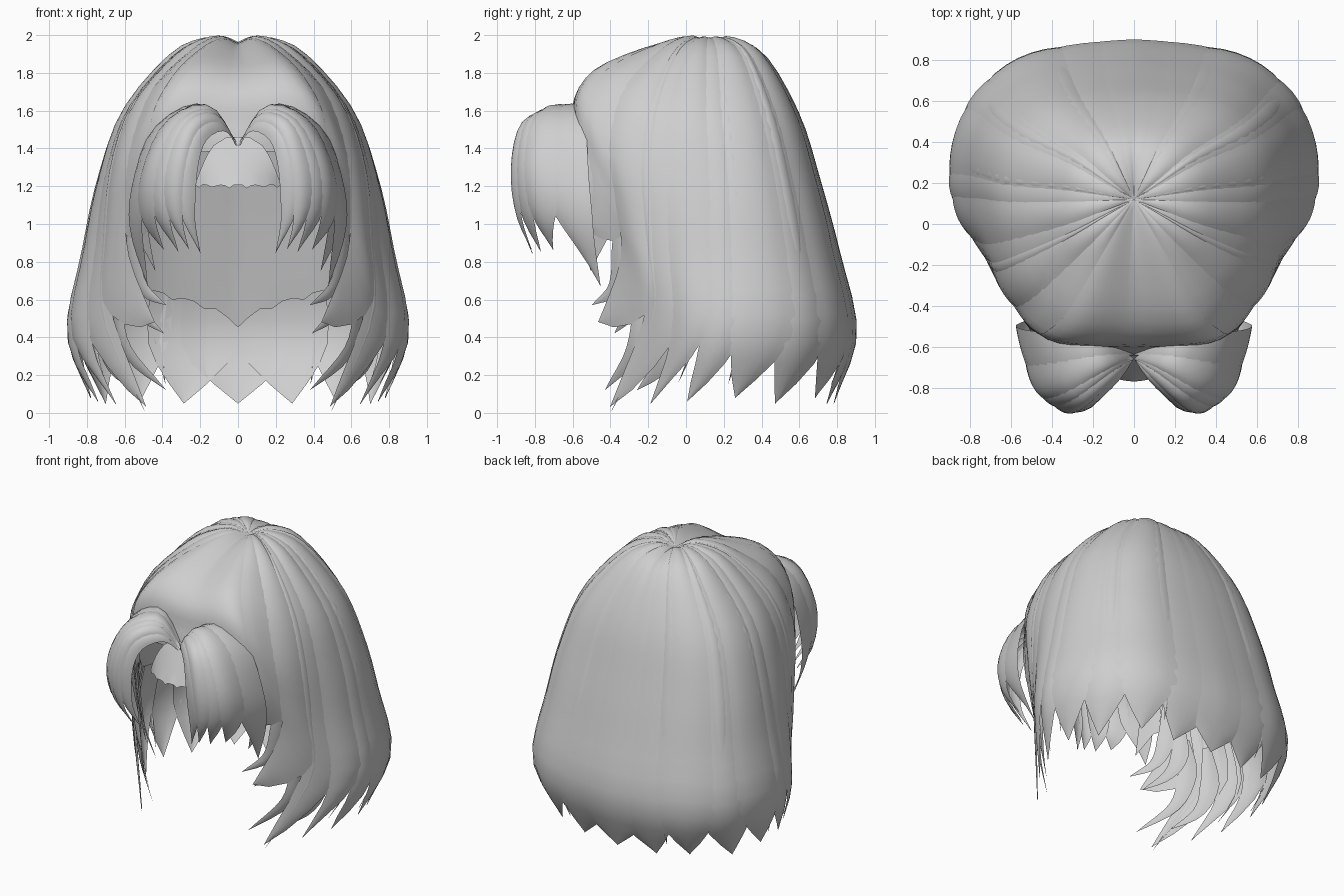
import bpy, math, random
from mathutils import Vector

if "Cube" in bpy.data.objects:
    bpy.data.objects.remove(bpy.data.objects["Cube"])
random.seed(4)

grey = bpy.data.materials.new("hair_grey")
grey.diffuse_color = (0.62, 0.62, 0.62, 1)
grey.use_nodes = True
grey.node_tree.nodes["Principled BSDF"].inputs["Base Color"].default_value = grey.diffuse_color


def spline(pts, s):
    """Smooth curve through points, s in 0..len-1."""
    n = len(pts) - 1
    s = max(0.0, min(n, s))
    i = min(int(s), n - 1)
    f = s - i
    b, c = pts[i], pts[i + 1]
    a = pts[i - 1] if i > 0 else b * 2 - c
    d = pts[i + 2] if i + 2 <= n else c * 2 - b
    return 0.5 * (2 * b + (c - a) * f + (2 * a - 5 * b + 4 * c - d) * f * f
                  + (3 * b - a - 3 * c + d) * f ** 3)


def surface(guides):
    """Surface S(u, t): u runs across the guides, t from root to tip."""
    g = [[Vector(p) for p in c] for c in guides]

    def S(u, t):
        row = [spline(c, t * (len(c) - 1)) for c in g]
        p = spline(row, u)
        p.x = max(0.0, p.x)
        return p
    return S


def normal(S, u, t, umax):
    e = 0.02
    du = S(min(umax, u + e), t) - S(max(0, u - e), t)
    dt = S(u, min(1, t + e)) - S(u, max(0, t - e))
    n = dt.cross(du)
    return n.normalized() if n.length > 1e-9 else Vector((0, 0, 1))


def sheet(name, f, nu, nt):
    """Mirrored grid mesh from f(i/nu, j/nt)."""
    verts = [f(i / nu, j / nt) for j in range(nt + 1) for i in range(nu + 1)]
    w = nu + 1
    faces = [(j * w + i, (j + 1) * w + i, (j + 1) * w + i + 1, j * w + i + 1)
             for j in range(nt) for i in range(nu)]
    me = bpy.data.meshes.new(name)
    me.from_pydata(verts, [], faces)
    me.materials.append(grey)
    ob = bpy.data.objects.new(name, me)
    bpy.context.collection.objects.link(ob)
    bpy.context.view_layer.objects.active = ob
    ob.select_set(True)
    bpy.ops.object.shade_smooth_by_angle(angle=math.radians(50))
    ob.select_set(False)
    ob.modifiers.new("mirror", 'MIRROR').merge_threshold = 0.0005


def lock(name, S, umax, u0, u1, end=1.0, taper=0.8, lift=0.0, bulge=0.02, lean=-0.5, power=1.2, nt=24):
    """Lock of hair lying on S between u0 and u1, narrowing to a pointed tip."""
    mid, half = (u0 + u1) / 2, (u1 - u0) / 2

    def f(a, b):
        v, t = 2 * a - 1, b * end
        k = max(0.0, (b - taper) / (1 - taper)) ** power
        u = max(0.0, min(umax, mid + half * (v * (1 - k) + lean * k)))
        p = S(u, t)
        off = (lift + bulge * (1 - v * v)) * min(1, b * 4) * (1 - 0.7 * k)
        q = p + normal(S, u, t, umax) * off
        if p.x < 1e-4:
            q.x = 0.0
        return q
    sheet(name, f, 6, nt)


# Main hair: front guide curves from the crown, from the parting round to the ear
crown = Vector((0, 0.12, 1.955))
front = [
    [(0, -.20, 1.91), (0, -.45, 1.81), (0, -.58, 1.69), (0, -.61, 1.55), (0, -.63, 1.47), (0, -.64, 1.40)],
    [(.15, -.20, 1.94), (.27, -.45, 1.83), (.37, -.56, 1.68), (.42, -.57, 1.50), (.46, -.56, 1.38), (.48, -.55, 1.28)],
    [(.26, -.15, 1.90), (.45, -.33, 1.70), (.56, -.40, 1.40), (.59, -.36, 1.10), (.57, -.34, .85), (.42, -.49, .57)],
    [(.33, -.06, 1.88), (.55, -.16, 1.62), (.66, -.20, 1.30), (.70, -.18, .90), (.71, -.16, .48), (.50, -.38, .0)],
    [(.35, .06, 1.88), (.60, .04, 1.58), (.72, .04, 1.22), (.79, .04, .85), (.85, .05, .42), (.70, -.08, .06)],
]
# Back guide curves: a rounded plan swept through half width, middle, depth and height
HALF_W = (.34, .60, .73, .81, .89, .77)
MID_Y = (.18, .21, .25, .27, .27, .18)
DEPTH = (.24, .39, .46, .54, .63, .60)
HEIGHT = (1.88, 1.57, 1.22, .85, .42, .05)
back = []
for deg in (0, 30, 60, 90):
    c, s = max(0, math.cos(math.radians(deg))) ** .88, math.sin(math.radians(deg)) ** .88
    if deg == 90:
        c = 0
    back.append([(w * c, m + d * s, z) for w, m, d, z in zip(HALF_W, MID_Y, DEPTH, HEIGHT)])
# A raised ring round the crown, lower along the parting
guides = []
for i, g in enumerate(front + back):
    ring = crown.lerp(Vector(g[0]), .42)
    ring.z += .015 if i == 0 else .03 if i in (1, 8) else .055
    guides.append([crown, ring] + g)
HAIR = surface(guides)

# Front of the cap, from the parting to the temples
sheet("front_cap", lambda a, b: HAIR(a * 1.75, b), 10, 20)

# Side and back locks, layered so that each overlaps its neighbour
for i in range(9):
    u0 = 1.25 + .72 * i
    lock("hair_lock_%d" % (i + 1), HAIR, 8, u0, u0 + 1.02, 1 - .012 * (i % 2),
         .68 if i == 0 else .8 + .008 * i, .003 + .008 * (i % 2), .012,
         -.6 if i < 5 else random.uniform(-.5, .5), 1.2 if i < 4 else 1.6)
lock("back_center_lock", HAIR, 8, 7.4, 8, 1, .88, .006, .008, 1.0, 1.5)

# Thin loose overlay locks on the sides and back
for i in range(5):
    u = 2.95 + 1.05 * i
    lock("overlay_lock_%d" % (i + 1), HAIR, 8, u - .16, u + .16, 1 if i == 0 else .96, .65, .010, .008, 0)


# Inner layer with a ragged lower edge
def inner(a, b):
    rise = .835 - .16 * (1 - a) ** .55 + random.uniform(-.004, .004)
    p = HAIR(1.9 + 6.1 * a, b * rise)
    q = Vector((0, .15, p.z))
    r = q + (p - q) * .94
    r.z -= .03
    if a == 1:
        r.x = 0
    return r


sheet("inner_layer", inner, 48, 14)

# Fringe: guide curves that spring from the parting and arch out and down
FRINGE = surface([
    [(0, -.66, 1.40), (.07, -.76, 1.49), (.17, -.86, 1.44), (.215, -.90, 1.28), (.22, -.88, 1.05), (.17, -.81, .84)],
    [(0, -.66, 1.41), (.11, -.74, 1.56), (.25, -.86, 1.52), (.33, -.905, 1.30), (.34, -.88, 1.05), (.27, -.80, .85)],
    [(0, -.65, 1.42), (.15, -.69, 1.61), (.34, -.77, 1.54), (.46, -.80, 1.30), (.47, -.77, 1.05), (.39, -.68, .84)],
    [(.01, -.61, 1.44), (.21, -.57, 1.63), (.45, -.53, 1.50), (.56, -.51, 1.20), (.57, -.48, .95), (.49, -.42, .65)],
])
for i in range(5):
    u0 = .55 * i
    lock("fringe_lock_%d" % (i + 1), FRINGE, 3, u0, min(3, u0 + .82), 1 - .02 * (i % 2), .7,
         .002 + .006 * (i % 2), .010, -.3 if i < 4 else .7, 1.3, 18)


# Short under-fringe on the forehead with a ragged edge
def under_fringe(a, b):
    w = .06 + .17 * b ** .5
    z = 1.46 - .26 * b - (random.uniform(-.012, .012) if b == 1 else 0)
    return Vector((a * w, -.64 - .13 * b + .10 * (a * b) ** 2, z))


sheet("under_fringe", under_fringe, 10, 6)


# Free pointed strands beside the face and at the hem
def strand(name, pts, width, out):
    P = [Vector(p) for p in pts]
    out = Vector(out).normalized()

    def f(a, b):
        s = b * (len(P) - 1)
        p = spline(P, s)
        d = (spline(P, s + .05) - spline(P, s - .05)).normalized()
        side = out.cross(d).normalized()
        v = 2 * a - 1
        w = width * min(1, .35 + 2 * b) * (1 - b ** 2.2)
        return p - side * v * w + out * .2 * w * (1 - v * v)
    sheet(name, f, 4, 12)


strand("cheek_strand_1", [(.58, -.36, 1.15), (.56, -.34, .85), (.50, -.38, .66), (.38, -.50, .57)], .07, (.8, -.5, 0))
strand("cheek_strand_2", [(.61, -.27, 1.0), (.60, -.25, .70), (.53, -.29, .54), (.39, -.38, .42)], .07, (.8, -.5, 0))
strand("side_strand_1", [(.64, -.24, .82), (.64, -.22, .55), (.58, -.28, .32), (.38, -.43, .12)], .08, (.9, -.4, 0))
strand("side_strand_2", [(.72, -.12, .75), (.73, -.10, .45), (.67, -.14, .25), (.53, -.26, .12)], .08, (.9, -.4, 0))
